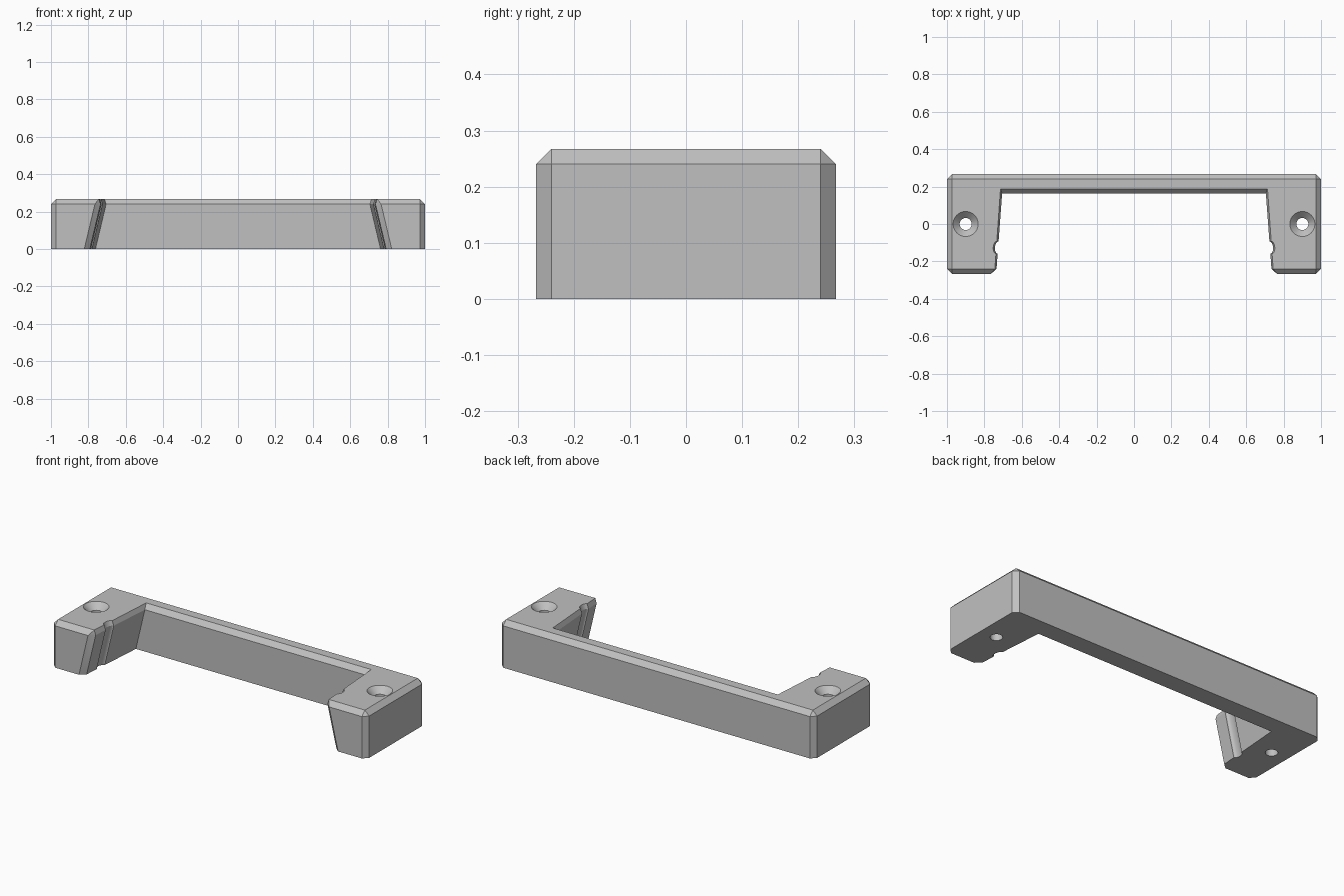
import bpy, bmesh, math

if "Cube" in bpy.data.objects:
    bpy.data.objects.remove(bpy.data.objects["Cube"])

H, C = 0.267, 0.027          # height / half depth, chamfer
gray = bpy.data.materials.new("light gray")
gray.diffuse_color = (0.53, 0.53, 0.53, 1)
gray.use_nodes = True
gray.node_tree.nodes["Principled BSDF"].inputs["Base Color"].default_value = gray.diffuse_color


def half_outline(z, back_x, back_y, top):
    """Right half of the outline, from the inner back corner round to the outer back."""
    def wall(y):                      # inner wall splays towards the front
        return back_x + 0.03 * (back_y - y) / (back_y + 0.24)
    pts = [(back_x, back_y)]
    # rounded groove in the inner wall
    for i in range(11):
        a = math.pi * i / 10
        y = -0.125 + 0.033 * math.cos(a)
        pts.append((wall(y) + 0.017 * math.sin(a), y))
    x = back_x + 0.03
    e = H - C
    if top:                           # chamfered corners end in one point
        pts += [(x, -e)] * 2 + [(1 - C, -e)] * 2 + [(1 - C, e)] * 2
    else:
        pts += [(x, -e), (x + 0.03, -H), (1 - C, -H), (1, -e), (1, e), (1 - C, H)]
    return [(px, py, z) for px, py in pts]


# Bracket body: outlines at three heights, joined
bm = bmesh.new()
rings = []
for z, bx, by, top in [(0, 0.762, 0.163, False), (H - C, 0.705, 0.163, False), (H, 0.714, 0.188, True)]:
    right = half_outline(z, bx, by, top)
    ring = right + [(-x, y, zz) for x, y, zz in reversed(right)]
    rings.append([bm.verts.new(p) for p in ring])
n = len(rings[0])
for lo, hi in zip(rings, rings[1:]):
    for i in range(n):
        j = (i + 1) % n
        bm.faces.new((lo[i], lo[j], hi[j], hi[i]))
bm.faces.new(rings[0])
bm.faces.new(rings[-1])
bmesh.ops.remove_doubles(bm, verts=bm.verts, dist=1e-5)
bmesh.ops.recalc_face_normals(bm, faces=bm.faces)
mesh = bpy.data.meshes.new("bracket")
bm.to_mesh(mesh)
bm.free()
mesh.materials.append(gray)
bracket = bpy.data.objects.new("bracket", mesh)
bpy.context.collection.objects.link(bracket)
bpy.context.view_layer.objects.active = bracket

# Countersunk screw holes
for side in (-1, 1):
    bm = bmesh.new()
    loops = []
    for r, z in [(0.032, -0.05), (0.032, H - 0.035), (0.067, H), (0.067, H + 0.05)]:
        loops.append([bm.verts.new((side * 0.9 + r * math.cos(k * math.pi / 20),
                                    r * math.sin(k * math.pi / 20), z)) for k in range(40)])
    for lo, hi in zip(loops, loops[1:]):
        for i in range(40):
            j = (i + 1) % 40
            bm.faces.new((lo[i], lo[j], hi[j], hi[i]))
    bm.faces.new(loops[0])
    bm.faces.new(loops[-1])
    bmesh.ops.recalc_face_normals(bm, faces=bm.faces)
    cm = bpy.data.meshes.new("screw_hole_cutter")
    bm.to_mesh(cm)
    bm.free()
    cm.materials.append(gray)
    cutter = bpy.data.objects.new("screw_hole_cutter", cm)
    bpy.context.collection.objects.link(cutter)
    cutter.hide_render = True
    mod = bracket.modifiers.new("screw_hole", 'BOOLEAN')
    mod.operation, mod.solver, mod.object = 'DIFFERENCE', 'EXACT', cutter
    bpy.ops.object.modifier_apply(modifier=mod.name)
    bpy.data.objects.remove(cutter)

bracket.select_set(True)
bpy.ops.object.shade_smooth_by_angle(angle=math.radians(22))
